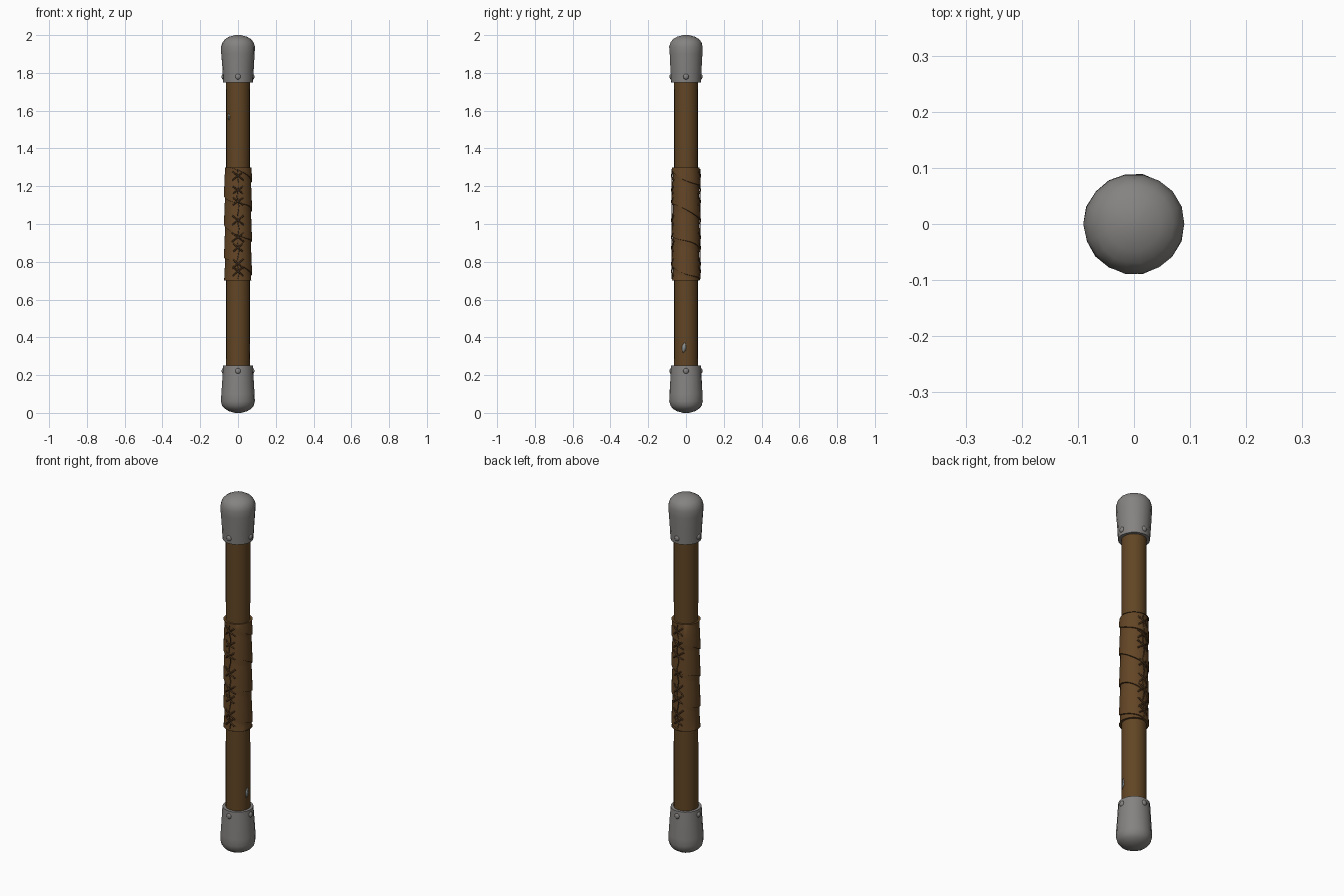
import bpy, bmesh, math, random
from math import sin, cos, pi, radians
from mathutils import Vector

if "Cube" in bpy.data.objects:
    bpy.data.objects.remove(bpy.data.objects["Cube"])

random.seed(4)

def material(name, rgb):
    m = bpy.data.materials.new(name)
    m.diffuse_color = (*rgb, 1)
    m.use_nodes = True
    m.node_tree.nodes["Principled BSDF"].inputs["Base Color"].default_value = m.diffuse_color
    return m

WOOD = material("brown wood", (0.120, 0.060, 0.018))
LEATHER = material("brown leather", (0.125, 0.060, 0.019))
LACE = material("dark lace", (0.075, 0.036, 0.013))
STEEL = material("grey steel", (0.235, 0.228, 0.220))
WORN = material("worn grey", (0.27, 0.28, 0.28))

def finish(bm, name, mat, angle=40):
    bmesh.ops.recalc_face_normals(bm, faces=bm.faces)
    me = bpy.data.meshes.new(name)
    bm.to_mesh(me)
    bm.free()
    me.materials.append(mat)
    ob = bpy.data.objects.new(name, me)
    bpy.context.collection.objects.link(ob)
    bpy.ops.object.select_all(action='DESELECT')
    bpy.context.view_layer.objects.active = ob
    ob.select_set(True)
    bpy.ops.object.shade_smooth_by_angle(angle=radians(angle))
    return ob

def lathe(name, profile, n, mat, jitter=0.0, angle=40):
    """Spin (radius, z) points round the z axis; both ends are closed."""
    bm = bmesh.new()
    rings = []
    for r, z in profile:
        rings.append([bm.verts.new(((r + random.uniform(-jitter, jitter)) * cos(2 * pi * i / n),
                                    (r + random.uniform(-jitter, jitter)) * sin(2 * pi * i / n), z))
                      for i in range(n)])
    for a, b in zip(rings, rings[1:]):
        for i in range(n):
            j = (i + 1) % n
            bm.faces.new((a[i], a[j], b[j], b[i]))
    bm.faces.new(rings[0])
    bm.faces.new(rings[-1])
    return finish(bm, name, mat, angle)

# Wooden shaft
lathe("shaft", [(0.063, 0.1), (0.0625, 0.6), (0.062, 1.0), (0.0625, 1.4), (0.063, 1.9)], 24, WOOD)

# Metal end caps, flared towards rounded tips (distance from tip)
cap = [(0.016, 0.0), (0.048, 0.009), (0.070, 0.022), (0.083, 0.038), (0.0895, 0.062),
       (0.088, 0.10), (0.083, 0.18), (0.079, 0.25), (0.061, 0.25)]
lathe("bottom_cap", cap, 18, STEEL, 0.0012)
lathe("top_cap", [(r, 2 - d) for r, d in cap], 18, STEEL, 0.0012)

# Rivets round the rim of each cap
for end, z in (("bottom", 0.222), ("top", 1.78)):
    bm = bmesh.new()
    for k in range(4):
        a = k * pi / 2
        d = Vector((cos(a), sin(a), 0))
        made = bmesh.ops.create_uvsphere(bm, u_segments=10, v_segments=6, radius=0.015)["verts"]
        for v in made:
            p = v.co.copy()
            depth = p.dot(d)
            v.co = p - d * depth * 0.45 + d * 0.079 + Vector((0, 0, z))
    finish(bm, end + "_rivets", STEEL, 60)

# Leather sleeve under the spiral wrap
lathe("grip_sleeve", [(0.060, 0.70), (0.069, 0.702), (0.0685, 0.85), (0.068, 1.0),
                      (0.0685, 1.15), (0.069, 1.298), (0.060, 1.30)], 28, LEATHER)

# Spiral leather wrap, each turn overlapping the one below
def grip_wrap():
    bm = bmesh.new()
    pitch, steps = 0.165, 32
    previous = None
    for i in range(int(5.4 * steps) + 1):
        a = 2 * pi * i / steps
        low = 1.40 - pitch * i / steps + 0.008 * sin(1.7 * a)
        row = []
        for r, dz in ((0.066, 0.0), (0.0745, 0.002), (0.0735, 0.03), (0.0705, 0.11), (0.066, 0.18)):
            z = min(1.30, max(0.70, low + dz))
            row.append(bm.verts.new((r * cos(a), r * sin(a), z)))
        if previous:
            for k in range(4):
                bm.faces.new((previous[k], previous[k + 1], row[k + 1], row[k]))
        previous = row
    bmesh.ops.dissolve_degenerate(bm, dist=1e-5, edges=bm.edges)
    finish(bm, "grip_wrap", LEATHER, 35)

grip_wrap()

def laces(name, strands, thick):
    """Thin cords given as lists of (angle, height, radius)."""
    cu = bpy.data.curves.new(name, 'CURVE')
    cu.dimensions = '3D'
    cu.bevel_depth = thick
    cu.bevel_resolution = 1
    cu.use_fill_caps = True
    for pts in strands:
        sp = cu.splines.new('POLY')
        sp.points.add(len(pts) - 1)
        for p, (a, z, r) in zip(sp.points, pts):
            p.co = (r * cos(a), r * sin(a), z, 1)
    cu.materials.append(LACE)
    ob = bpy.data.objects.new(name, cu)
    bpy.context.collection.objects.link(ob)

# Crossed lacing along a seam at the front and the back
for side, mid in (("front", -pi / 2), ("back", pi / 2)):
    crosses = []
    for z in (0.75, 0.79, 0.875, 0.93, 1.02, 1.12, 1.18, 1.255):
        w = radians(random.uniform(19, 30))
        h = random.uniform(0.016, 0.026)
        for s in (1, -1):
            crosses.append([(mid + t * w, z + s * t * h, 0.0755 - 0.005 * abs(t) ** 3)
                            for t in (-1, -0.6, -0.2, 0.2, 0.6, 1)])
    laces(side + "_lacing", crosses, 0.0042)
    seam = [(mid + 0.07 * sin(i * 1.3), 0.71 + 0.58 * i / 24, 0.0735) for i in range(25)]
    laces(side + "_seam", [seam], 0.0025)

# Small worn patches on the wood
def worn_patch(name, a0, z0, w, h):
    bm = bmesh.new()
    ring = []
    for i in range(9):
        t = 2 * pi * i / 9
        k = random.uniform(0.55, 1.0)
        a = a0 + w * k * cos(t)
        ring.append(bm.verts.new((0.0638 * cos(a), 0.0638 * sin(a), z0 + h * k * sin(t))))
    bm.faces.new(ring)
    ob = finish(bm, name, WORN)
    ob.modifiers.new("plate", 'SOLIDIFY').thickness = 0.001

worn_patch("worn_patch_low", -0.15, 0.345, 0.2, 0.034)
worn_patch("worn_patch_high", -pi / 2 - 0.85, 1.57, 0.16, 0.02)
